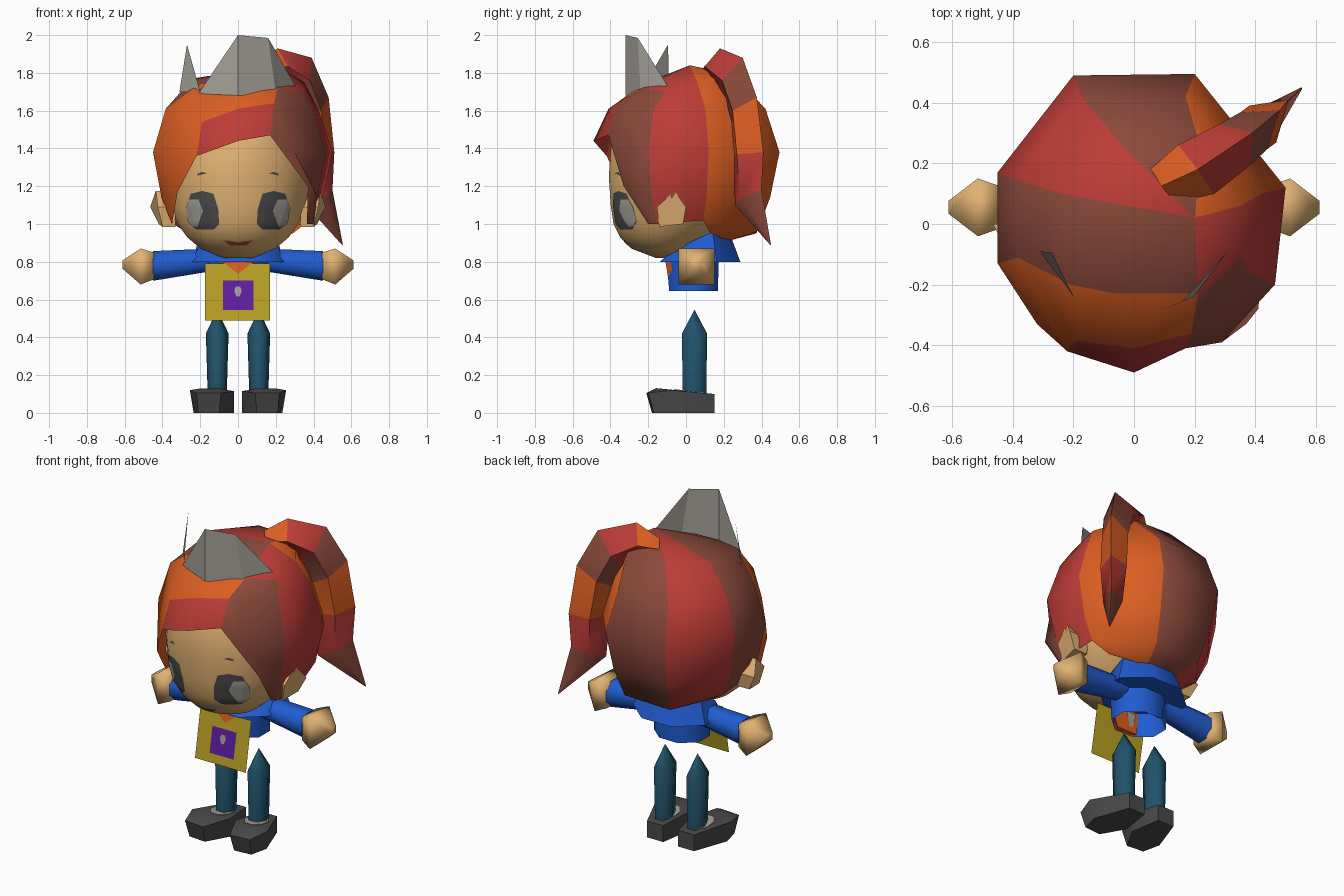
import bpy, bmesh, math
from mathutils import Vector
from mathutils.bvhtree import BVHTree

if "Cube" in bpy.data.objects:
    bpy.data.objects.remove(bpy.data.objects["Cube"])


def material(name, r, g, b):
    m = bpy.data.materials.new(name)
    lin = [((c / 255 + 0.055) / 1.055) ** 2.4 for c in (r, g, b)]
    m.diffuse_color = (*lin, 1)
    m.use_nodes = True
    m.node_tree.nodes["Principled BSDF"].inputs["Base Color"].default_value = m.diffuse_color
    return m


ORANGE = material("orange", 220, 94, 34)
RED = material("red", 188, 60, 55)
BROWN = material("brown", 138, 73, 58)
SKIN = material("skin", 224, 177, 114)
BLUE = material("blue", 32, 92, 208)
GOLD = material("gold", 184, 160, 36)
PURPLE = material("purple", 95, 30, 160)
DARK = material("dark grey", 74, 74, 74)
TEAL = material("teal", 32, 82, 106)
GREY = material("light grey", 165, 160, 153)


def build(name, verts, faces, mats, index=None, angle=50):
    """Mesh object; index gives the material slot of each face."""
    me = bpy.data.meshes.new(name)
    me.from_pydata([tuple(v) for v in verts], [], faces)
    for m in mats:
        me.materials.append(m)
    if index:
        me.polygons.foreach_set("material_index", index)
    bm = bmesh.new()
    bm.from_mesh(me)
    bmesh.ops.remove_doubles(bm, verts=bm.verts, dist=1e-5)
    bmesh.ops.recalc_face_normals(bm, faces=bm.faces)
    bm.to_mesh(me)
    bm.free()
    ob = bpy.data.objects.new(name, me)
    bpy.context.collection.objects.link(ob)
    bpy.ops.object.select_all(action='DESELECT')
    ob.select_set(True)
    bpy.context.view_layer.objects.active = ob
    if angle:
        bpy.ops.object.shade_smooth_by_angle(angle=math.radians(angle))
    return ob


def loft(name, rings, mats, rule=None, caps=(True, True), angle=50):
    """Skin closed rings; rule(ring, side) picks the material slot."""
    n = len(rings[0])
    verts = [v for r in rings for v in r]
    faces, idx = [], []
    for i in range(len(rings) - 1):
        for j in range(n):
            k = (j + 1) % n
            faces.append((i * n + j, i * n + k, (i + 1) * n + k, (i + 1) * n + j))
            idx.append(rule(i, j) if rule else 0)
    for cap, start in zip(caps, (0, len(verts) - n)):
        if cap:
            faces.append(tuple(range(start, start + n)))
            idx.append(0)
    return build(name, verts, faces, mats, idx, angle)


def oval(cx, cy, z, rx, ry, n, turn=0.5):
    return [(cx + rx * math.cos((j + turn) * math.tau / n),
             cy + ry * math.sin((j + turn) * math.tau / n), z) for j in range(n)]


# Head: z, half width, front y, back y
skull = [(0.82, 0.08, -0.16, 0.0), (0.87, 0.2, -0.29, 0.06), (0.93, 0.27, -0.35, 0.13),
         (1.0, 0.32, -0.385, 0.22), (1.1, 0.365, -0.4, 0.3), (1.25, 0.39, -0.41, 0.36),
         (1.4, 0.385, -0.4, 0.37), (1.55, 0.32, -0.34, 0.32), (1.66, 0.18, -0.18, 0.18)]
head = loft("head", [oval(0, (f + b) / 2, z, w, (b - f) / 2, 36) for z, w, f, b in skull], [SKIN], angle=80)
tree = BVHTree.FromPolygons([v.co for v in head.data.vertices],
                            [tuple(p.vertices) for p in head.data.polygons])


def face_patch(name, outline, mat, lift):
    """Plate laid onto the front of the head."""
    c = sum((Vector(p) for p in outline), Vector((0, 0))) / len(outline)
    pts = []
    n, steps = len(outline) * 3, 5
    for s in range(steps + 1):
        for j in range(n):
            a, b = Vector(outline[j // 3]), Vector(outline[(j // 3 + 1) % len(outline)])
            p = c.lerp(a.lerp(b, (j % 3) / 3), max(s / steps, 0.02))
            hit = tree.ray_cast(Vector((p.x, -2, p.y)), Vector((0, 1, 0)))[0]
            pts.append((p.x, hit.y - lift, p.y))
    faces = [(s * n + j, s * n + (j + 1) % n, (s + 1) * n + (j + 1) % n, (s + 1) * n + j)
             for s in range(steps) for j in range(n)] + [tuple(range(n))]
    return build(name, pts, faces, [mat], angle=80)


eye = [(0.10, 1.0), (0.13, 0.97), (0.22, 0.97), (0.265, 1.01), (0.275, 1.09),
       (0.25, 1.16), (0.19, 1.175), (0.13, 1.16), (0.105, 1.08)]
glint = [(0.215, 0.985), (0.245, 0.99), (0.268, 1.02), (0.274, 1.09), (0.26, 1.13), (0.21, 1.13), (0.185, 1.07)]
brow = [(0.165, 1.268), (0.215, 1.256), (0.215, 1.266), (0.19, 1.276)]
for side, s in (("left", -1), ("right", 1)):
    for part, shape, mat, lift in (("eye", eye, DARK, 0.004), ("eye_glint", glint, GREY, 0.008),
                                   ("brow", brow, DARK, 0.004)):
        face_patch(f"{side}_{part}", [(s * x, z) for x, z in shape], mat, lift)
    # Ear flap
    ear = [(0.425, -0.155, 1.09), (0.435, -0.06, 1.175), (0.465, 0.0, 1.09), (0.42, -0.015, 1.0), (0.4, -0.14, 0.985)]
    loft(f"{side}_ear", [[(s * 0.33, y, z) for x, y, z in ear], [(s * x, y, z) for x, y, z in ear]],
         [SKIN], angle=30)
face_patch("mouth", [(-0.08, 0.915), (-0.04, 0.885), (0.04, 0.885), (0.08, 0.915), (0, 0.903)], BROWN, 0.004)

# Hair: ten locks swept from a pole off to one side
N = 10
rim = [(0.5, 0.12), (0.2, 0.495), (-0.2, 0.49), (-0.45, 0.17), (-0.45, -0.13),
       (-0.22, -0.42), (0.0, -0.49), (0.17, -0.41), (0.29, -0.39), (0.465, -0.2)]
crest = [(0.35, 0.06, 1.75), (0.22, 0.25, 1.79), (-0.04, 0.26, 1.79), (-0.24, 0.1, 1.77), (-0.21, -0.2, 1.74),
         (-0.06, -0.23, 1.74), (0.1, -0.23, 1.735), (0.21, -0.23, 1.72), (0.28, -0.18, 1.71), (0.35, -0.11, 1.7)]
hem_z = [1.02, 0.96, 0.95, 1.0, 1.02, 1.0, 1.3, 1.0, 1.0, 1.0]
edge_z = {5: 1.36, 6: 1.44, 7: 1.47, 8: 1.4}


def scaled(z, f):
    return [(x * f, y * f, z) for x, y in rim]


rows = [[(0.2, 0.02, 1.84)] * N, crest, scaled(1.61, 0.85),
        [(x, y, edge_z.get(j, 1.38)) for j, (x, y) in enumerate(rim)],
        scaled(1.14, 0.9), [(x * 0.76, y * 0.76, z) for (x, y), z in zip(rim, hem_z)],
        [(x * 0.45, y * 0.45, 0.91) for x, y in rim]]
rows[4][5], rows[4][7], rows[4][8] = (-0.32, -0.33, 1.17), (0.37, -0.33, 1.2), (0.41, -0.28, 1.17)
rows[5][5], rows[5][7] = (-0.35, -0.2, 1.0), (0.365, -0.2, 1.0)
rows[5][8], rows[5][9], rows[6][0] = (0.385, -0.18, 1.0), (0.4, -0.15, 1.0), (0.29, 0.13, 0.95)
rows[2][5], rows[2][6], rows[2][7] = (-0.19, -0.385, 1.54), (0.0, -0.41, 1.61), (0.19, -0.36, 1.64)
lock_colour = [0, 2, 1, 2, 0, 1, 1, 2, 2, 1]   # orange, red, brown
verts, faces, idx = [v for r in rows for v in r], [], []
for i in range(6):
    for j in range(N):
        if (j in (5, 6) and i > 2) or (i == 5 and j > 2):
            continue                        # face opening and nape only
        k = (j + 1) % N
        a, b, c, d = i * N + j, i * N + k, i * N + N + k, i * N + N + j
        faces.append((0, c, d) if i == 0 else (a, b, c, d))
        colour = lock_colour[j]
        if i == 0:
            colour = 2 if j in (4, 5, 6) else 1 if j in (7, 8) else colour
        elif i == 1 and j in (5, 6):
            colour = 0
        idx.append(colour)
build("hair", verts, faces, [ORANGE, RED, BROWN], idx, 60)

# Side ponytail: outer point, inner point, half thickness
tail = [((0.09, 0.125, 1.845), (0.1, 0.13, 1.77), 0.068), ((0.21, 0.18, 1.93), (0.2, 0.18, 1.74), 0.1),
        ((0.39, 0.3, 1.88), (0.27, 0.22, 1.64), 0.085), ((0.48, 0.375, 1.67), (0.31, 0.24, 1.53), 0.075),
        ((0.51, 0.41, 1.38), (0.34, 0.25, 1.36), 0.075), ((0.5, 0.4, 1.18), (0.36, 0.26, 1.1), 0.055),
        ((0.555, 0.45, 0.89), (0.55, 0.445, 0.89), 0.003)]
across = Vector((0.59, -0.81, 0))
rings = []
for o, n, w in tail:
    o, n = Vector(o), Vector(n)
    mid = o.lerp(n, 0.5)
    rings.append([o, mid + across * w, n, mid - across * w])
loft("ponytail", rings, [ORANGE, RED, BROWN], lambda i, j: (0, 1, 2, 0, 1, 2)[i], angle=60)

# Crown: thin upright sheet with a separate small spike
build("crown", [(-0.21, -0.24, 1.69), (0, -0.32, 1.68), (0.2, -0.24, 1.69), (0.31, -0.09, 1.72),
                (0, -0.32, 2.0), (0.16, -0.255, 1.985)],
      [(0, 1, 4), (1, 2, 5, 4), (2, 3, 5)], [GREY], angle=0)
build("crown_spike", [(-0.31, -0.09, 1.7), (-0.2, -0.24, 1.7), (-0.27, -0.095, 1.95)],
      [(0, 1, 2)], [GREY], angle=0)

# Open-bottomed torso, and flared collar rising at the back
loft("torso", [oval(0, 0.04, 0.645, 0.165, 0.14, 8), oval(0, 0.035, 0.86, 0.17, 0.15, 8)], [BLUE, ORANGE],
     lambda i, j: 1 if j == 5 else 0, caps=(False, True))
low = oval(0, 0.075, 0.8, 0.265, 0.23, 8)
top = [(x, y, 0.865 + 0.095 * min(1, max(0, (y + 0.06) / 0.2))) for x, y, z in oval(0, 0.08, 0, 0.21, 0.16, 8)]
loft("collar", [low, top], [BLUE])
build("shirt_lining", [(-0.07, -0.065, 0.78), (0.0, -0.065, 0.78), (-0.035, -0.065, 0.65)], [(0, 1, 2)],
      [GREY], angle=0)
# Neckerchief hanging down the front
loft("neckerchief", [[(-0.05, -0.085, 0.65), (0.05, -0.085, 0.65), (0.07, -0.06, 0.65), (-0.07, -0.06, 0.65)],
                     [(-0.08, -0.11, 0.81), (0.08, -0.11, 0.81), (0.1, -0.08, 0.81), (-0.1, -0.08, 0.81)]],
     [ORANGE], angle=0)


def plate(name, outline, lift, mat):
    """Thin sheet on the slanted plane of the chest panel."""
    verts = [(x, -0.113 - (0.79 - z) * 0.18 - lift, z) for x, z in outline]
    build(name, verts, [tuple(range(len(verts)))], [mat], angle=0)


# Chest panel with emblem
plate("chest_panel", [(-0.175, 0.49), (0.17, 0.49), (0.17, 0.79), (-0.175, 0.79)], 0, GOLD)
plate("panel_square", [(-0.08, 0.545), (0.083, 0.545), (0.083, 0.70), (-0.08, 0.70)], 0.004, PURPLE)
plate("panel_dot", [(-0.008, 0.615), (0.008, 0.615), (0.02, 0.645), (0.012, 0.668), (-0.012, 0.668),
                    (-0.02, 0.645)], 0.008, GREY)
plate("scarf_tip", [(-0.08, 0.8), (0, 0.735), (0.08, 0.8)], 0.004, ORANGE)

for side, s in (("left", -1), ("right", 1)):
    # Sleeve and hand run along x: x, centre z, half depth, half height
    def arm_ring(x, z, ry, rz, n, turn=0.5):
        return [(s * x, 0.055 + a, z + b) for a, b, _ in oval(0, 0, 0, ry, rz, n, turn)]
    loft(f"{side}_sleeve", [arm_ring(0.14, 0.81, 0.07, 0.065, 8), arm_ring(0.45, 0.778, 0.085, 0.085, 8)], [BLUE])
    loft(f"{side}_hand", [arm_ring(0.445, 0.778, 0.1, 0.1, 4), arm_ring(0.515, 0.775, 0.135, 0.135, 4),
                          arm_ring(0.612, 0.785, 0.03, 0.03, 4)], [SKIN], angle=100)
    # Leg with pointed top
    loft(f"{side}_leg", [oval(s * 0.11, 0.045, z, rx, ry, 6, 0) for z, rx, ry in
                         ((0.08, 0.05, 0.072), (0.42, 0.06, 0.077), (0.545, 0.001, 0.001))], [TEAL], angle=75)
    # Shoe with toe turned outward and a pale inlay round the ankle
    sole = [(0.05, 0.15), (0.16, 0.15), (0.235, -0.06), (0.21, -0.17), (0.1, -0.18), (0.02, -0.04)]
    rim_top = [(0.05, 0.15), (0.16, 0.15), (0.255, -0.08), (0.22, -0.2), (0.09, -0.21), (0.02, -0.05)]
    heights = [0.1, 0.1, 0.12, 0.105, 0.105, 0.115]
    loft(f"{side}_shoe", [[(s * x, y, 0) for x, y in sole],
                          [(s * x, y, z) for (x, y), z in zip(rim_top, heights)],
                          [(s * (0.125 + (x - 0.125) * 0.75), y * 0.75, 0.115 - y * 0.075) for x, y in rim_top]],
         [DARK], angle=60)
    loft(f"{side}_shoe_inlay", [[(x, y, 0.115 - 0.1 * y + up) for x, y, _ in oval(s * 0.115, 0.015, 0, 0.066, 0.085, 8)]
                                for up in (-0.002, 0.004)], [GREY])
